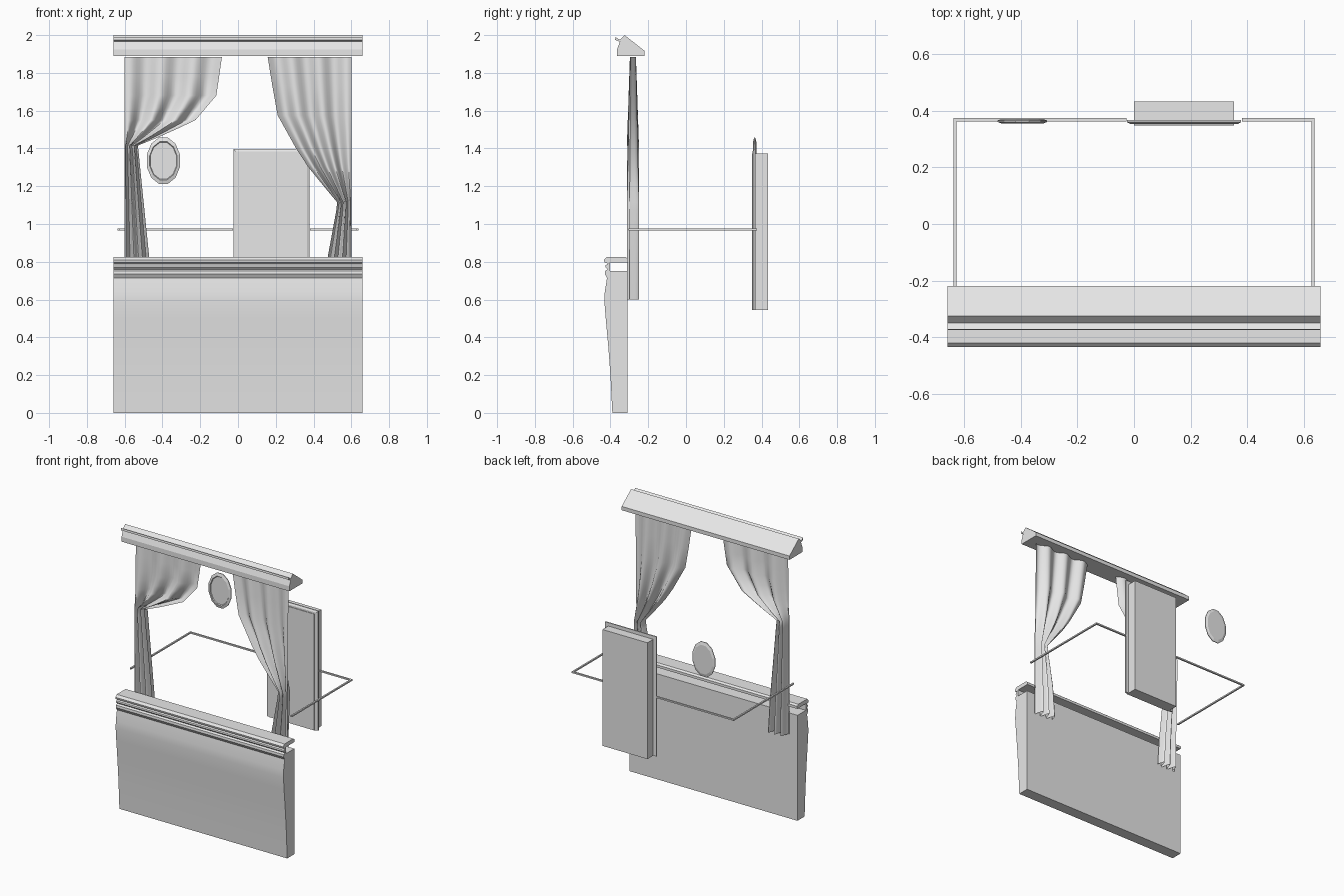
import bpy, bmesh, math

cube = bpy.data.objects.get("Cube")
if cube:
    bpy.data.objects.remove(cube, do_unlink=True)

GREY = (0.8, 0.8, 0.8, 1)
mat = bpy.data.materials.new("light grey")
mat.use_nodes = True
mat.diffuse_color = GREY
mat.node_tree.nodes["Principled BSDF"].inputs["Base Color"].default_value = GREY


def finish(name, bm, smooth=None, closed=True):
    if closed:
        bmesh.ops.recalc_face_normals(bm, faces=bm.faces)
    me = bpy.data.meshes.new(name)
    bm.to_mesh(me)
    bm.free()
    me.materials.append(mat)
    ob = bpy.data.objects.new(name, me)
    bpy.context.collection.objects.link(ob)
    if smooth:
        bpy.ops.object.select_all(action='DESELECT')
        ob.select_set(True)
        bpy.context.view_layer.objects.active = ob
        bpy.ops.object.shade_smooth_by_angle(angle=math.radians(smooth))
    return ob


def loft(name, rings, smooth=None):
    """Join equal-length closed rings of points and cap both ends."""
    bm = bmesh.new()
    vs = [[bm.verts.new(p) for p in ring] for ring in rings]
    n = len(vs[0])
    for a, b in zip(vs, vs[1:]):
        for i in range(n):
            j = (i + 1) % n
            bm.faces.new((a[i], a[j], b[j], b[i]))
    bm.faces.new(vs[0])
    bm.faces.new(vs[-1])
    return finish(name, bm, smooth)


def extrude_x(name, profile, half, smooth=None):
    return loft(name, [[(x, y, z) for y, z in profile] for x in (-half, half)], smooth)


def rect(x0, x1, z0, z1, y):
    return [(x0, y, z0), (x1, y, z0), (x1, y, z1), (x0, y, z1)]


def box(name, x0, x1, y0, y1, z0, z1):
    return loft(name, [rect(x0, x1, z0, z1, y0), rect(x0, x1, z0, z1, y1)])


# Counter front: bulging panel, moulding and overhanging cap with a rear slot
extrude_x("counter", [
    (-0.31, 0), (-0.39, 0), (-0.40, 0.2), (-0.412, 0.36), (-0.425, 0.5),
    (-0.432, 0.59), (-0.43, 0.64), (-0.418, 0.715), (-0.43, 0.735),
    (-0.428, 0.752), (-0.415, 0.76), (-0.427, 0.772), (-0.425, 0.782),
    (-0.413, 0.79), (-0.432, 0.797), (-0.435, 0.81), (-0.42, 0.825),
    (-0.32, 0.825), (-0.307, 0.815), (-0.307, 0.797),
    (-0.403, 0.797), (-0.403, 0.75), (-0.31, 0.75)], 0.66, 20)

# Cornice above the curtains
extrude_x("cornice", [
    (-0.22, 1.89), (-0.365, 1.89), (-0.365, 1.925), (-0.35, 1.965),
    (-0.375, 1.975), (-0.373, 1.99), (-0.35, 1.975), (-0.325, 2.0),
    (-0.22, 1.917)], 0.66)


def curtain(name, side, edge, tie):
    """Pleated cloth from the outer edge at 0.6 to an inner edge of (x, z)."""
    bm = bmesh.new()
    cols = 32
    rows = []
    for x, z in edge:
        depth = 0.016 + 0.016 * min(1, max(0, (1.885 - z) / (1.885 - tie)))
        row = []
        for i in range(cols + 1):
            u = i / cols
            y = -0.281 - depth * math.sin(u * 3 * math.tau + 0.6)
            row.append(bm.verts.new((side * (0.6 + (x - 0.6) * u), y, z)))
        rows.append(row)
    for a, b in zip(rows, rows[1:]):
        for i in range(cols):
            quad = (a[i], b[i], b[i + 1], a[i + 1])
            bm.faces.new(quad if side < 0 else quad[::-1])
    return finish(name, bm, 60, closed=False)


curtain("right_curtain", -1, [
    (0.085, 1.885), (0.1, 1.78), (0.115, 1.68), (0.17, 1.615), (0.225, 1.55),
    (0.32, 1.505), (0.42, 1.46), (0.53, 1.415), (0.525, 1.37), (0.5, 1.12),
    (0.47, 0.825), (0.455, 0.6)], 1.415)
curtain("left_curtain", 1, [
    (0.157, 1.885), (0.182, 1.73), (0.21, 1.575), (0.26, 1.485), (0.31, 1.395),
    (0.373, 1.3), (0.45, 1.205), (0.525, 1.115), (0.52, 1.07),
    (0.475, 0.825), (0.455, 0.6)], 1.115)

# Thin rail around the sides and the back, broken at the doorway
for side, label in ((-1, "right"), (1, "left")):
    xs = sorted((side * 0.627, side * 0.638))
    box(label + "_rail", *xs, -0.305, 0.375, 0.966, 0.976)
box("back_rail_long", -0.627, -0.027, 0.363, 0.375, 0.966, 0.976)
box("back_rail_short", 0.382, 0.627, 0.363, 0.375, 0.966, 0.976)

# Door block with a bevelled surround
box("door", 0.0, 0.354, 0.349, 0.433, 0.546, 1.373)
loft("door_frame", [rect(-0.012, 0.366, 0.546, 1.385, 0.353),
                    rect(-0.025, 0.379, 0.546, 1.397, 0.36),
                    rect(-0.025, 0.379, 0.546, 1.397, 0.368)])


# Oval wall mirror with a bevelled rim and a recessed face
def oval(rx, rz, y):
    angles = [math.tau * (i + 0.5) / 12 for i in range(12)]
    return [(-0.395 + rx * math.cos(a), y, 1.335 + rz * math.sin(a)) for a in angles]


loft("mirror", [oval(0.072, 0.1, 0.36), oval(0.075, 0.105, 0.355),
                oval(0.091, 0.127, 0.361), oval(0.091, 0.127, 0.366),
                oval(0.075, 0.105, 0.372)])
